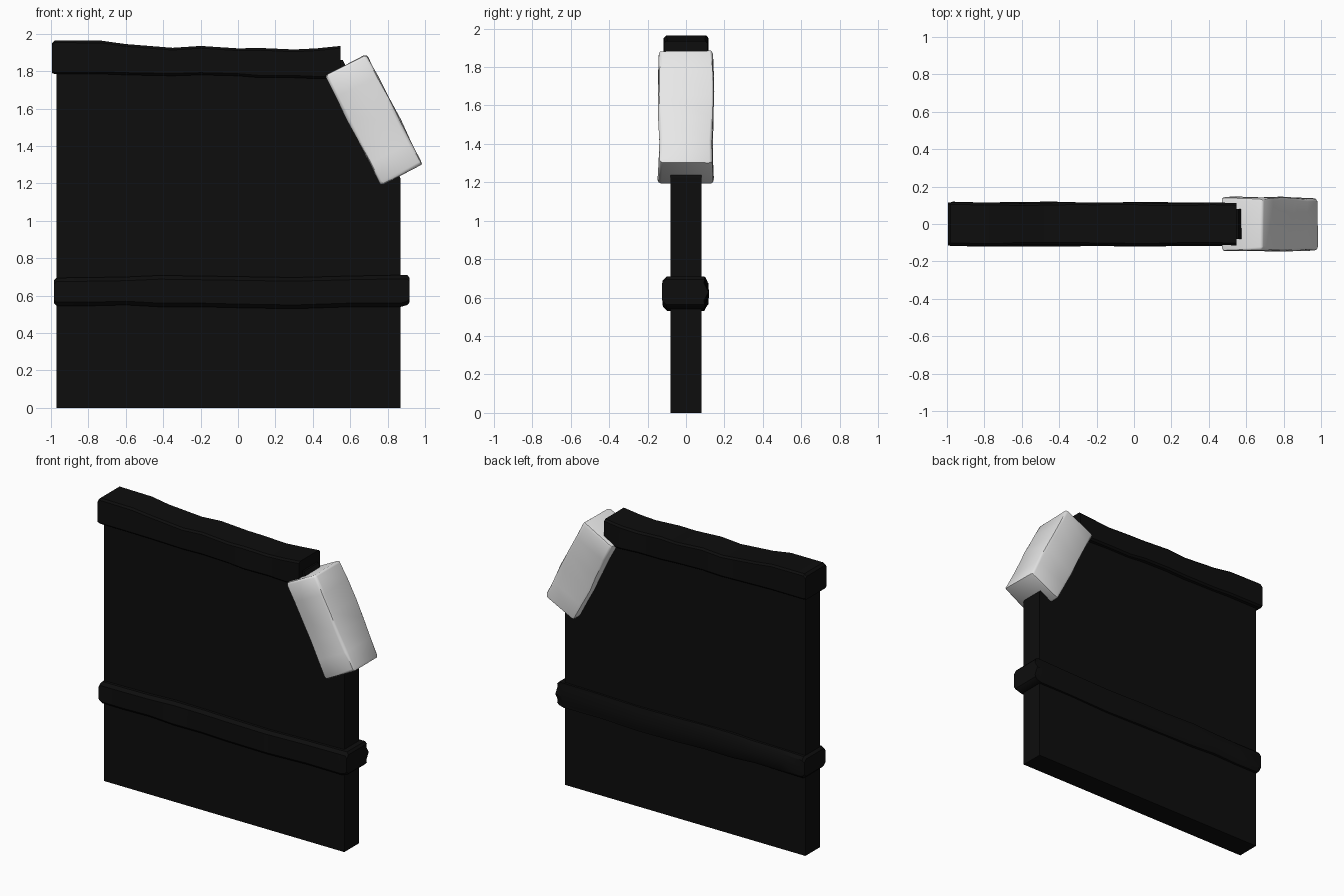
import bpy, bmesh, math, random
from mathutils import Vector, Matrix

random.seed(4)
if "Cube" in bpy.data.objects:
    bpy.data.objects.remove(bpy.data.objects["Cube"], do_unlink=True)


def material(name, rgb):
    m = bpy.data.materials.new(name)
    m.use_nodes = True
    m.diffuse_color = (*rgb, 1)
    bsdf = m.node_tree.nodes["Principled BSDF"]
    bsdf.inputs["Base Color"].default_value = (*rgb, 1)
    bsdf.inputs["Roughness"].default_value = 0.9
    return m


charcoal = material("charcoal black", (0.004, 0.004, 0.004))
chalk = material("chalk white", (0.8, 0.8, 0.8))


def finish(name, bm, mat, smooth=None):
    bmesh.ops.recalc_face_normals(bm, faces=bm.faces)
    me = bpy.data.meshes.new(name)
    bm.to_mesh(me)
    bm.free()
    me.materials.append(mat)
    ob = bpy.data.objects.new(name, me)
    bpy.context.collection.objects.link(ob)
    if smooth:
        bpy.ops.object.select_all(action='DESELECT')
        ob.select_set(True)
        bpy.context.view_layer.objects.active = ob
        bpy.ops.object.shade_smooth_by_angle(angle=math.radians(smooth))
    return ob


def skin(bm, rings):
    """Join rings of points into a closed tube."""
    rows = [[bm.verts.new(p) for p in r] for r in rings]
    n = len(rows[0])
    for a, b in zip(rows, rows[1:]):
        for i in range(n):
            j = (i + 1) % n
            bm.faces.new((a[i], a[j], b[j], b[i]))
    bm.faces.new(rows[0])
    bm.faces.new(rows[-1])


def beam(name, stations, y0, y1, chamfer, bulge=0.0):
    """Rough-hewn beam; each station is x, bottom z, top z."""
    bm = bmesh.new()
    rings = []
    for k, (x, lo, hi) in enumerate(stations):
        c = chamfer
        t = k / (len(stations) - 1)
        f = y0 + random.uniform(0, 0.008)
        b = y1 - random.uniform(0, 0.008)
        mid = (lo + hi) / 2
        ring = [(f + c, lo), (b - c, lo), (b - bulge * t, lo + c),
                (b, mid), (b - bulge * t, hi - c), (b - c, hi),
                (f + c, hi), (f, hi - c), (f, lo + c)]
        rings.append([(x, y, z) for y, z in ring])
    skin(bm, rings)
    return finish(name, bm, charcoal, 35)


# Wall panel with one clipped upper corner
outline = [(-0.97, 0), (0.87, 0), (0.87, 1.225), (0.56, 1.86), (-0.97, 1.86)]
bm = bmesh.new()
skin(bm, [[(x, y, z) for x, z in outline] for y in (-0.08, 0.08)])
finish("wall_panel", bm, charcoal)

# Top beam with a worn upper edge
beam("top_beam", [
    (-0.995, 1.79, 1.95), (-0.98, 1.785, 1.965), (-0.73, 1.785, 1.963),
    (-0.6, 1.78, 1.945), (-0.35, 1.775, 1.925), (-0.2, 1.78, 1.935),
    (0, 1.775, 1.922), (0.12, 1.765, 1.924), (0.3, 1.765, 1.916),
    (0.42, 1.76, 1.922), (0.548, 1.76, 1.935)], -0.117, 0.117, 0.012)

# Middle beam
beam("middle_beam", [
    (-0.985, 0.56, 0.68), (-0.97, 0.545, 0.695), (-0.8, 0.545, 0.697),
    (-0.6, 0.55, 0.70), (-0.42, 0.54, 0.708), (-0.2, 0.54, 0.705),
    (0, 0.535, 0.702), (0.3, 0.53, 0.697), (0.6, 0.54, 0.705),
    (0.87, 0.54, 0.71), (0.905, 0.55, 0.71), (0.918, 0.565, 0.695)],
    -0.125, 0.12, 0.02, 0.025)

# Slanted capstone: a slightly uneven rounded block
bm = bmesh.new()
bmesh.ops.create_cube(bm, size=1, matrix=Matrix.Diagonal((0.252, 0.284, 0.662, 1)))
bmesh.ops.bevel(bm, geom=bm.edges[:], offset=0.018, segments=2, affect='EDGES', profile=0.5)
for i in range(1, 5):
    bmesh.ops.bisect_plane(bm, geom=bm.verts[:] + bm.edges[:] + bm.faces[:],
                           plane_co=(0, 0, -0.331 + 0.1324 * i), plane_no=(0, 0, 1))
for v in bm.verts:
    wave = math.sin(v.co.z * 11 + v.co.x * 9)
    v.co.y *= 1 + 0.025 * wave
    v.co.x *= 1 + 0.02 * math.cos(v.co.z * 13 + v.co.y * 6)
    v.co += Vector([random.uniform(-0.003, 0.003) for _ in range(3)])
tilt = math.atan2(0.30, 0.595)
bm.transform(Matrix.Translation((0.725, 0, 1.54)) @ Matrix.Rotation(-tilt, 4, 'Y'))
finish("slanted_capstone", bm, chalk, 40)
